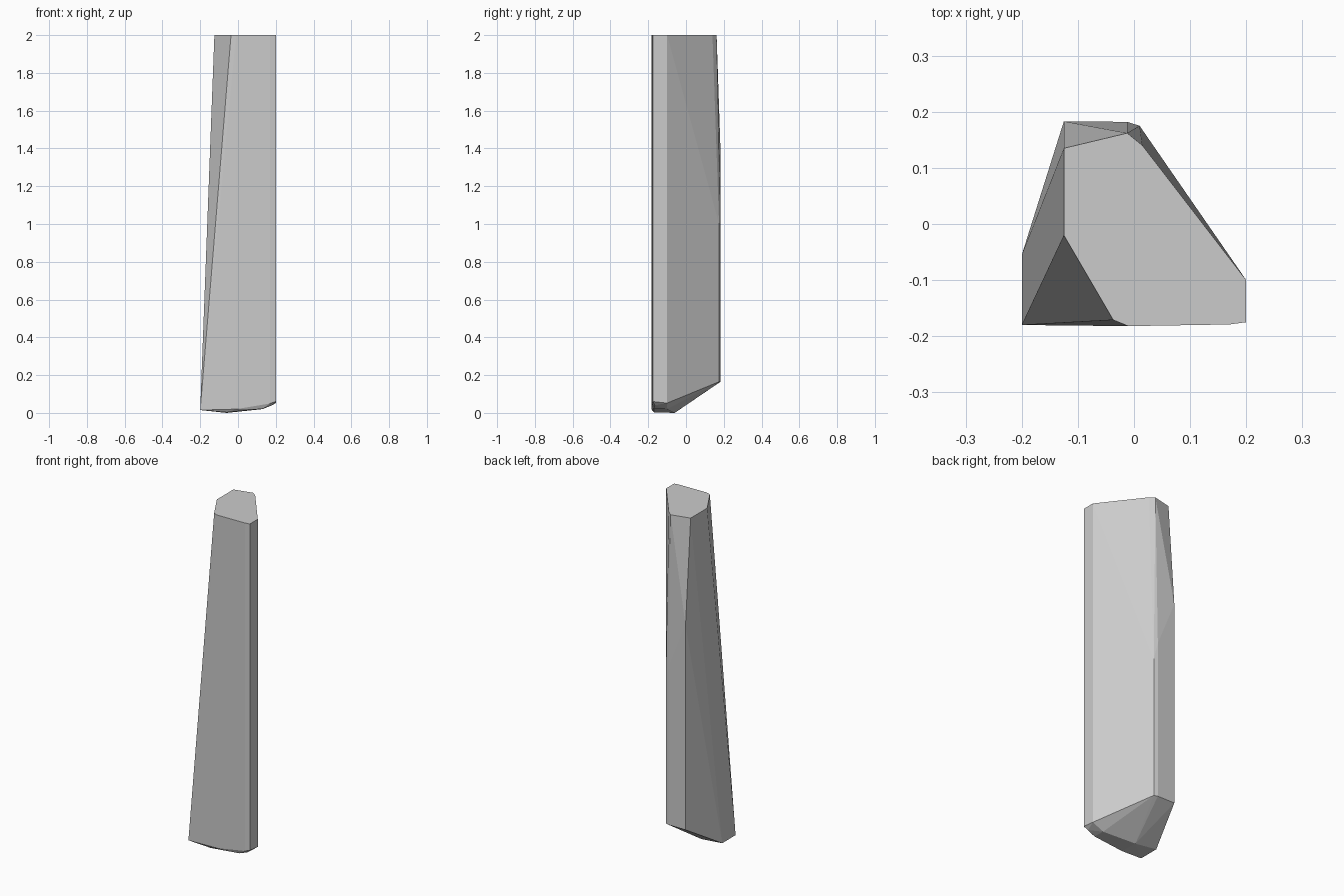
import bpy, bmesh

if "Cube" in bpy.data.objects:
    bpy.data.objects.remove(bpy.data.objects["Cube"])

# Outline of the flat top cap (z = 2)
top = [(-.125, -.02), (-.037, -.171), (-.01, -.182), (.17, -.179), (.2, -.175),
       (.2, -.10), (.015, .14), (-.012, .162), (-.125, .135)]

# Back edges: (x, y, upper z), each rising straight from the lower back rim
back = [(-.125, .183, 1.38), (-.012, .182, 1.1), (.01, .175, 1.0)]

# Worn, slanted foot
foot = [(-.2, -.18, .015), (-.2, -.055, .015), (-.06, -.06, 0), (-.06, -.17, .003),
        (-.01, -.182, .02), (.13, -.1, .02), (.13, -.17, .022), (.17, -.179, .05),
        (.18, -.165, .04), (.2, -.175, .06), (.2, -.10, .052)]

points = [(x, y, 2) for x, y in top] + foot
for x, y, z in back:
    points += [(x, y, .165), (x, y, z)]

# Wrap the points in one faceted solid
bm = bmesh.new()
for p in points:
    bm.verts.new(p)
hull = bmesh.ops.convex_hull(bm, input=bm.verts[:])
loose = [v for v in bm.verts if not v.link_faces]
bmesh.ops.delete(bm, geom=loose, context='VERTS')
bmesh.ops.dissolve_limit(bm, angle_limit=.005, verts=bm.verts[:], edges=bm.edges[:])
bmesh.ops.recalc_face_normals(bm, faces=bm.faces[:])

mesh = bpy.data.meshes.new("stone_post")
bm.to_mesh(mesh)
bm.free()
post = bpy.data.objects.new("stone_post", mesh)
bpy.context.collection.objects.link(post)
